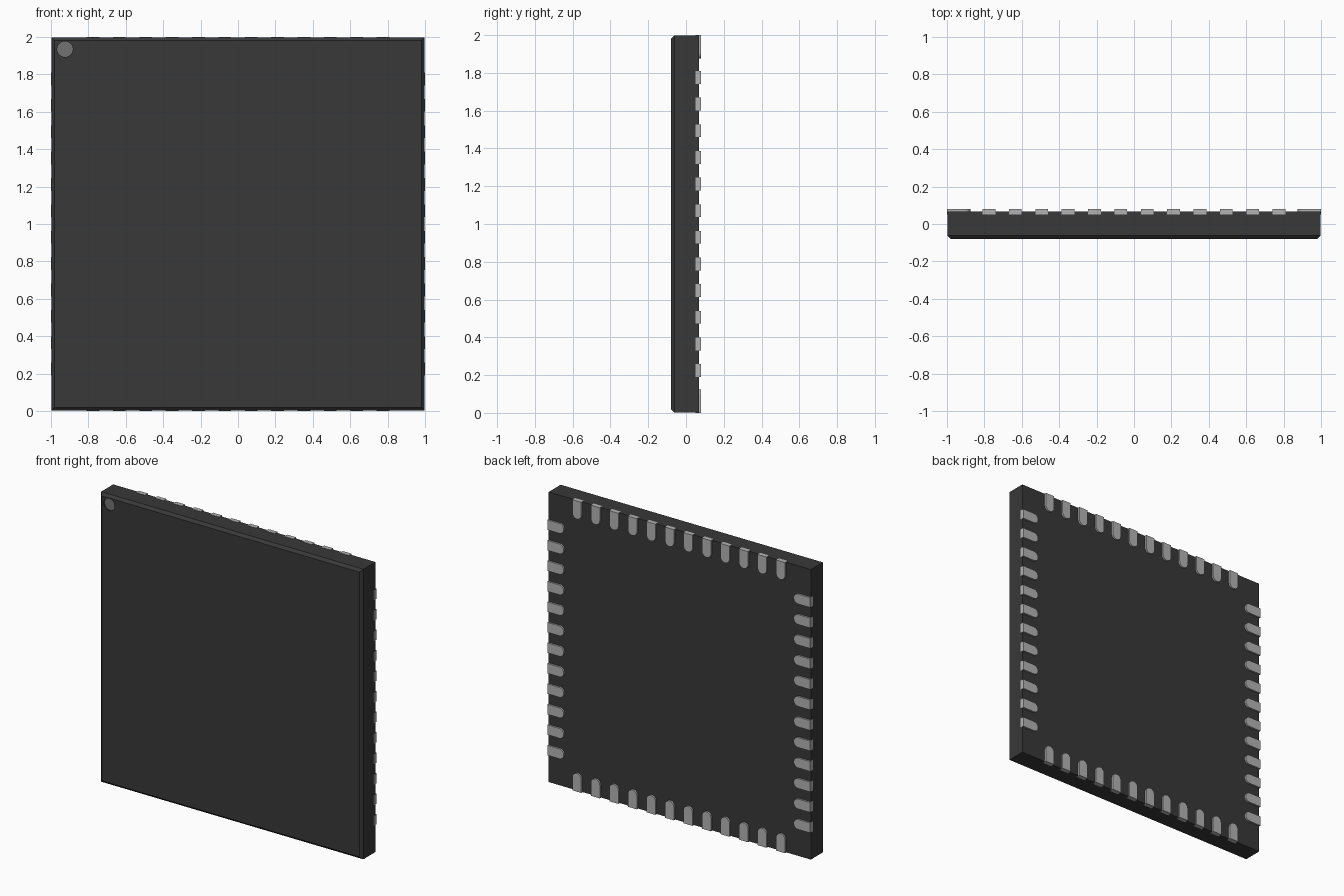
import bpy, bmesh, math
from mathutils import Matrix, Vector

if "Cube" in bpy.data.objects:
    bpy.data.objects.remove(bpy.data.objects["Cube"])

EDGE = 0.998            # half width of the body
FRONT, BACK = -0.08, 0.068
DOT = (-0.925, 1.935, 0.042)
DEPTH = 0.01


def material(name, value):
    m = bpy.data.materials.new(name)
    m.diffuse_color = (value, value, value, 1)
    m.use_nodes = True
    m.node_tree.nodes["Principled BSDF"].inputs["Base Color"].default_value = m.diffuse_color
    return m


def make_object(name, bm, *mats):
    bmesh.ops.recalc_face_normals(bm, faces=bm.faces)
    mesh = bpy.data.meshes.new(name)
    bm.to_mesh(mesh)
    bm.free()
    for m in mats:
        mesh.materials.append(m)
    ob = bpy.data.objects.new(name, mesh)
    bpy.context.collection.objects.link(ob)
    return ob


dark = material("dark_resin", 0.04)
mark = material("marker_grey", 0.17)
metal = material("contact_metal", 0.45)

# Square package body with a chamfered front rim
bm = bmesh.new()
rings = []
for y, h in ((BACK, EDGE), (FRONT + 0.018, EDGE), (FRONT, EDGE - 0.018)):
    rings.append([bm.verts.new((sx * h, y, 1 + sz * h))
                  for sx, sz in ((-1, -1), (1, -1), (1, 1), (-1, 1))])
for a, b in zip(rings, rings[1:]):
    for i in range(4):
        j = (i + 1) % 4
        bm.faces.new((a[i], a[j], b[j], b[i]))
bm.faces.new(rings[0])
bm.faces.new(rings[-1])
body = make_object("package_body", bm, dark, mark)

# Shallow round corner marker, cut into the front
bm = bmesh.new()
bmesh.ops.create_cone(bm, cap_ends=True, segments=32, radius1=DOT[2], radius2=DOT[2],
                      depth=2 * DEPTH,
                      matrix=Matrix.Translation((DOT[0], FRONT, DOT[1])) @ Matrix.Rotation(math.pi / 2, 4, 'X'))
cutter = make_object("marker_cutter", bm, dark)
cutter.hide_render = True
mod = body.modifiers.new("marker", 'BOOLEAN')
mod.operation = 'DIFFERENCE'
mod.solver = 'EXACT'
mod.object = cutter
bpy.context.view_layer.objects.active = body
bpy.ops.object.modifier_apply(modifier=mod.name)
bpy.data.objects.remove(cutter)
for f in body.data.polygons:
    if abs(f.center.y - FRONT - DEPTH) < 0.001 and f.normal.y < -0.9:
        f.material_index = 1

# Contacts: twelve round-ended pads on each of the four edges
COUNT, PITCH, HALF, LENGTH = 12, 0.141, 0.034, 0.125
SEG = 12
profile = [(HALF, 1.0), (-HALF, 1.0)]
for i in range(SEG + 1):
    a = math.pi + math.pi * i / SEG
    profile.append((HALF * math.cos(a), 1 - LENGTH + HALF + HALF * math.sin(a)))

for side, name in enumerate(("top", "right", "bottom", "left")):
    bm = bmesh.new()
    turn = Matrix.Rotation(side * math.pi / 2, 3, 'Y')
    for k in range(COUNT):
        off = (k - (COUNT - 1) / 2) * PITCH
        face = bm.faces.new([bm.verts.new(turn @ Vector((x + off, 0.05, z)) + Vector((0, 0, 1)))
                             for x, z in profile])
        ext = bmesh.ops.extrude_face_region(bm, geom=[face], use_keep_orig=True)
        bmesh.ops.translate(bm, vec=(0, 0.03, 0),
                            verts=[v for v in ext["geom"] if isinstance(v, bmesh.types.BMVert)])
    pads = make_object(name + "_contacts", bm, metal)
    bpy.ops.object.select_all(action='DESELECT')
    pads.select_set(True)
    bpy.context.view_layer.objects.active = pads
    bpy.ops.object.shade_smooth_by_angle(angle=math.radians(30))
